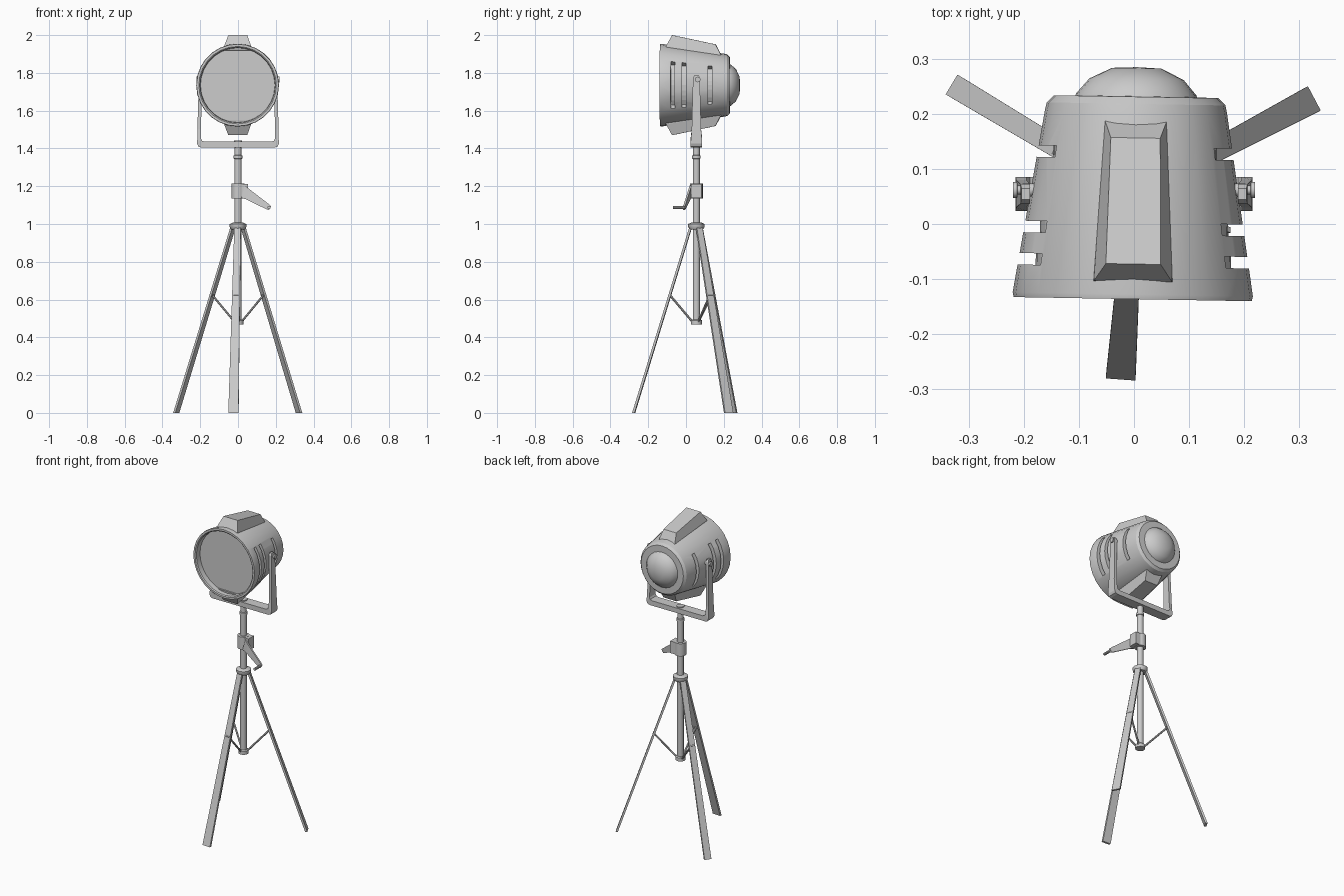
import bpy, bmesh, math
from mathutils import Vector, Matrix

if "Cube" in bpy.data.objects:
    bpy.data.objects.remove(bpy.data.objects["Cube"])

CY = 0.055            # y of the tripod axis
HEAD = Vector((0, 0, 1.735))
TILT = Matrix.Translation(HEAD) @ Matrix.Rotation(math.radians(-1), 4, 'Z')
ALONG_Y = Matrix.Rotation(math.radians(-90), 4, 'X')


def finish(name, bm, mat=Matrix()):
    bmesh.ops.transform(bm, matrix=mat, verts=bm.verts)
    bmesh.ops.recalc_face_normals(bm, faces=bm.faces)
    me = bpy.data.meshes.new(name)
    bm.to_mesh(me)
    bm.free()
    ob = bpy.data.objects.new(name, me)
    bpy.context.collection.objects.link(ob)
    return ob


def smooth(ob, deg=32):
    bpy.ops.object.select_all(action='DESELECT')
    ob.select_set(True)
    bpy.context.view_layer.objects.active = ob
    bpy.ops.object.shade_smooth_by_angle(angle=math.radians(deg))
    return ob


def lathe(name, profile, mat=Matrix(), seg=16):
    """Revolve (radius, height) points around z; both ends become closed."""
    bm = bmesh.new()
    rings = []
    for r, h in profile:
        n = 1 if r == 0 else seg
        rings.append([bm.verts.new((r * math.cos(2 * math.pi * i / seg),
                                    r * math.sin(2 * math.pi * i / seg), h)) for i in range(n)])
    for a, b in zip(rings, rings[1:]):
        for i in range(seg):
            j = (i + 1) % seg
            vs = [a[i % len(a)], a[j % len(a)], b[j % len(b)], b[i % len(b)]]
            bm.faces.new(list(dict.fromkeys(vs)))
    for ring in (rings[0], rings[-1]):
        if len(ring) > 1:
            bm.faces.new(ring)
    return smooth(finish(name, bm, mat))


def loft_into(bm, sections):
    rings = [[bm.verts.new(p) for p in s] for s in sections]
    for a, b in zip(rings, rings[1:]):
        for i in range(len(a)):
            j = (i + 1) % len(a)
            bm.faces.new((a[i], a[j], b[j], b[i]))
    bm.faces.new(rings[0])
    bm.faces.new(rings[-1])


def loft(name, sections, mat=Matrix()):
    bm = bmesh.new()
    loft_into(bm, sections)
    return finish(name, bm, mat)


def rod(name, p, q, r, seg=8):
    d = Vector(q) - Vector(p)
    m = Matrix.Translation(p) @ d.to_track_quat('Z', 'Y').to_matrix().to_4x4()
    return lathe(name, [(r, 0), (r, d.length)], m, seg)


# lamp housing with recessed lens
housing = lathe("lamp_housing", [
    (0, -0.10), (0.197, -0.10), (0.199, -0.132), (0.205, -0.137), (0.217, -0.137),
    (0.219, -0.128), (0.166, 0.205), (0.163, 0.219), (0.15, 0.232), (0, 0.235)],
    TILT @ ALONG_Y, 28)

# cooling slots cut into both sides
bm = bmesh.new()
for y, inner, half in ((-0.067, 0.178, 36.5), (-0.008, 0.171, 36.5), (0.13, 0.149, 35)):
    for side in (0, 180):
        secs = []
        for k in range(9):
            a = math.radians(side - half + 2 * half * k / 8)
            c, s = math.cos(a), math.sin(a)
            secs.append([(r * c, y + dy, r * s) for r, dy in
                         ((inner, -0.0105), (0.26, -0.0105), (0.26, 0.0105), (inner, 0.0105))])
        loft_into(bm, secs)
cutter = finish("slot_cutter", bm, TILT)
cutter.hide_render = True
mod = housing.modifiers.new("slots", 'BOOLEAN')
mod.operation, mod.solver, mod.object = 'DIFFERENCE', 'EXACT', cutter
bpy.context.view_layer.objects.active = housing
bpy.ops.object.modifier_apply(modifier=mod.name)
bpy.data.objects.remove(cutter)
smooth(housing)

# rear dome
lathe("rear_dome", [(0, 0.22), (0.112, 0.225), (0.11, 0.236), (0.086, 0.264),
                    (0.045, 0.284), (0, 0.286)], TILT @ ALONG_Y, 24)

# top and bottom vent housings
for name, s in (("top_vent", 1), ("bottom_vent", -1)):
    def rect(xf, yf, zf, xb, yb, zb):
        return [(-xf, yf, s * zf), (xf, yf, s * zf), (xb, yb, s * zb), (-xb, yb, s * zb)]
    loft(name, [rect(0.074, -0.107, 0.185, 0.058, 0.19, 0.14),
                rect(0.071, -0.104, 0.208, 0.056, 0.187, 0.158),
                rect(0.05, -0.073, 0.265, 0.045, 0.157, 0.216)], TILT)

# U-shaped yoke: (outer x, z, inner x, z, half depth)
half = [(0.205, 1.789, 0.19, 1.789, 0.01), (0.207, 1.775, 0.19, 1.775, 0.018),
        (0.215, 1.50, 0.196, 1.50, 0.025), (0.216, 1.425, 0.196, 1.452, 0.031),
        (0.21, 1.41, 0.19, 1.441, 0.031), (0.195, 1.405, 0.178, 1.436, 0.031)]
path = [(1,) + p for p in half] + [(-1,) + p for p in reversed(half)]
loft("yoke", [[(s * ox, CY - w, oz), (s * ox, CY + w, oz), (s * ix, CY + w, iz), (s * ix, CY - w, iz)]
              for s, ox, oz, ix, iz, w in path])

# pivot knobs
for name, s in (("right_knob", 1), ("left_knob", -1)):
    m = Matrix.Translation((0, 0.062, 1.765)) @ Matrix.Rotation(math.radians(90 * s), 4, 'Y')
    lathe(name, [(0.012, 0.165), (0.012, 0.203), (0.008, 0.204), (0.008, 0.212),
                 (0.015, 0.213), (0.015, 0.221)], m, 12)

# centre column
AX = Matrix.Translation((0, CY, 0))
lathe("column", [(0.019, 0.47), (0.019, 1.345), (0.023, 1.347), (0.023, 1.362), (0.018, 1.364),
                 (0.018, 1.43), (0.022, 1.432), (0.022, 1.442)], AX, 16)
lathe("leg_hub", [(0.036, 0.972), (0.044, 0.985), (0.044, 1.0), (0.026, 1.008)], AX, 12)
lathe("brace_collar", [(0.029, 0.468), (0.029, 0.49), (0.023, 0.495)], AX, 12)

# height clamp with crank
lathe("clamp", [(0.034, 1.135), (0.034, 1.215)], AX, 16)
loft("clamp_block", [[(0, CY - 0.028, z), (0.054, CY - 0.028, z),
                      (0.054, CY + 0.026, z), (0, CY + 0.026, z)] for z in (1.137, 1.213)])
loft("crank_arm", [[(x1, y, z1), (x0, y, z0), (x0, y + 0.01, z0), (x1, y + 0.01, z1)]
                   for x1, z1, x0, z0, y in ((0.035, 1.205, 0.018, 1.138, 0.02),
                                             (0.058, 1.186, 0.045, 1.13, 0.014),
                                             (0.165, 1.104, 0.148, 1.079, -0.012),
                                             (0.176, 1.094, 0.163, 1.074, -0.016))])
rod("crank_handle", (0.164, -0.07, 1.087), (0.164, -0.005, 1.087), 0.0085, 10)

# flat legs with braces: foot position and foot width
for name, fx, fy, w in (("front", -0.024, -0.277, 0.054),
                        ("right", 0.323, 0.226, 0.05), ("left", -0.327, 0.251, 0.042)):
    foot = Vector((fx, fy, 0))
    out = Vector((fx, fy - CY, 0)).normalized()
    side = Vector((-out.y, out.x, 0))
    top = Vector((0, CY, 0.99)) + out * 0.028
    loft(name + "_leg", [[c + side * a * hw + out * b * 0.0065
                          for a, b in ((-1, -1), (1, -1), (1, 1), (-1, 1))]
                         for c, hw in ((foot, w / 2), (top, 0.017))])
    joint = top.lerp(foot, 0.37)
    rod(name + "_brace", Vector((0, CY, 0.481)) + out * 0.02, joint, 0.006)
    rod(name + "_brace_pin", joint - side * 0.014, joint + side * 0.014, 0.008)
